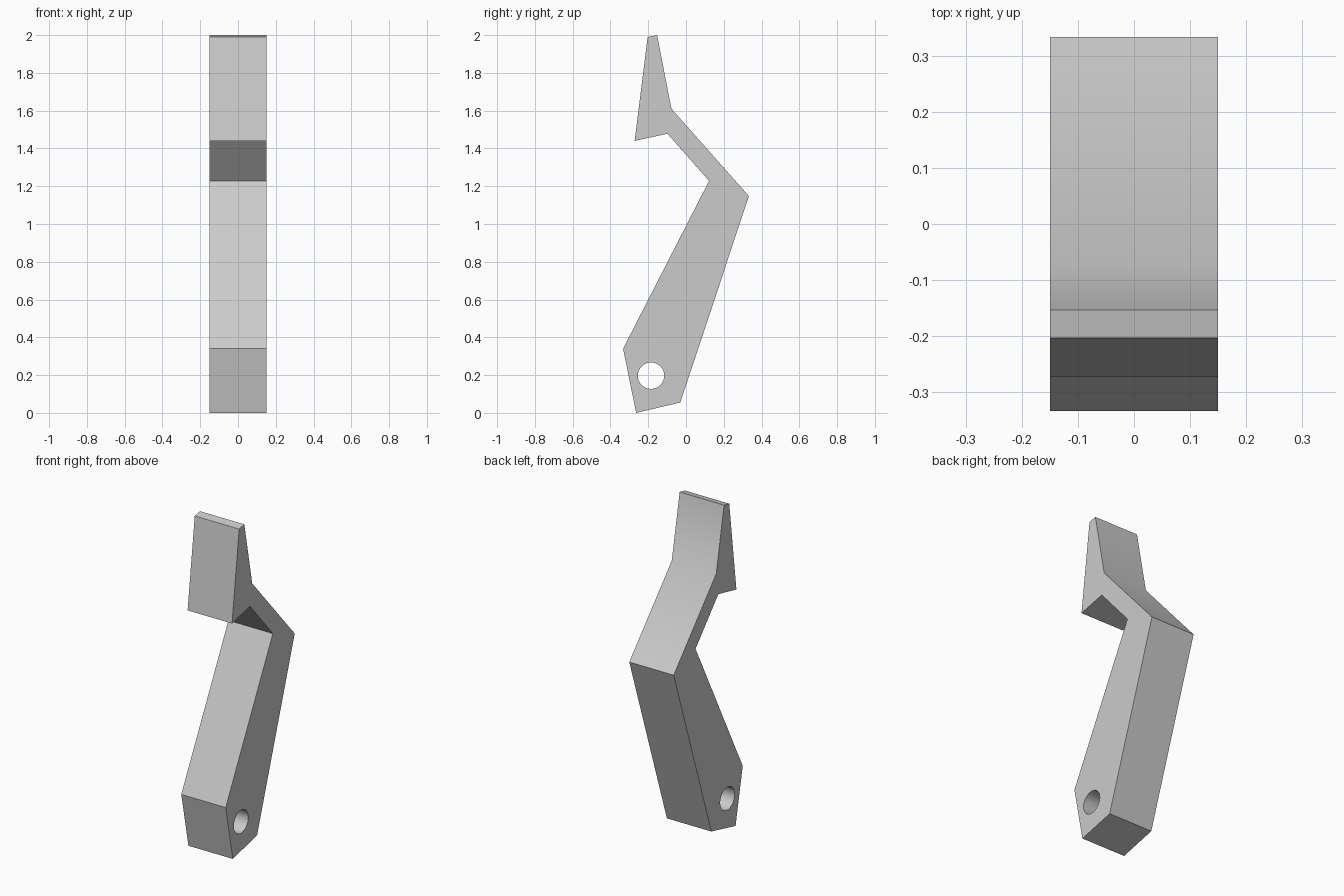
import bpy
import bmesh
from math import radians

cube = bpy.data.objects.get("Cube")
if cube:
    bpy.data.objects.remove(cube, do_unlink=True)

HALF_WIDTH = 0.15

# Plain grey material
grey = bpy.data.materials.new("plain grey")
grey.use_nodes = True
colour = (0.6, 0.6, 0.6, 1)
grey.diffuse_color = colour
grey.node_tree.nodes["Principled BSDF"].inputs["Base Color"].default_value = colour

# Side profile (y, z) of the bent lever, running round from the tip
profile = [(-0.203, 1.99), (-0.153, 2.0), (-0.077, 1.61), (0.333, 1.148),
           (-0.03, 0.055), (-0.264, 0.0), (-0.333, 0.34), (0.122, 1.228),
           (-0.098, 1.478), (-0.272, 1.44)]

# Lever body: extrude the profile across the width
bm = bmesh.new()
side = bm.faces.new([bm.verts.new((-HALF_WIDTH, y, z)) for y, z in profile])
extruded = bmesh.ops.extrude_face_region(bm, geom=[side])["geom"]
verts = [v for v in extruded if isinstance(v, bmesh.types.BMVert)]
bmesh.ops.translate(bm, verts=verts, vec=(2 * HALF_WIDTH, 0, 0))
bmesh.ops.recalc_face_normals(bm, faces=bm.faces)
mesh = bpy.data.meshes.new("lever")
bm.to_mesh(mesh)
bm.free()
lever = bpy.data.objects.new("lever", mesh)
bpy.context.collection.objects.link(lever)
mesh.materials.append(grey)

# Pivot hole: cylinder cut through the foot
bpy.ops.mesh.primitive_cylinder_add(vertices=32, radius=0.07, depth=1,
                                    location=(0, -0.185, 0.197),
                                    rotation=(0, radians(90), 0))
cutter = bpy.context.object
cutter.name = "pivot_hole_cutter"
cutter.data.materials.append(grey)

bpy.ops.object.select_all(action="DESELECT")
bpy.context.view_layer.objects.active = lever
lever.select_set(True)
cut = lever.modifiers.new("pivot hole", "BOOLEAN")
cut.operation = "DIFFERENCE"
cut.solver = "EXACT"
cut.object = cutter
bpy.ops.object.modifier_apply(modifier=cut.name)
bpy.data.objects.remove(cutter, do_unlink=True)

# Blend the gentle bend on the back and the hole wall, keep other edges sharp
bpy.ops.object.shade_smooth_by_angle(angle=radians(35))
